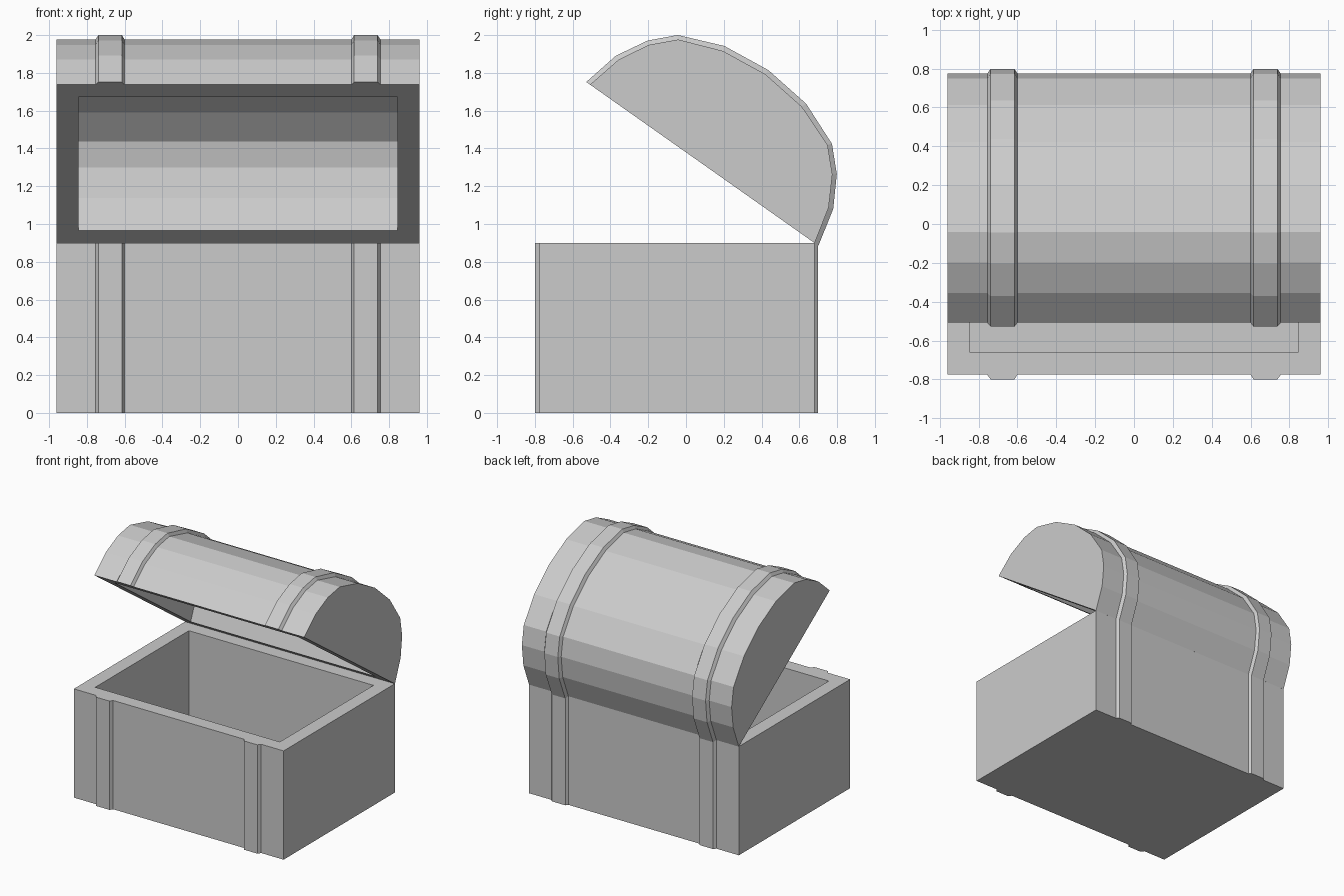
import bpy, bmesh, math

if "Cube" in bpy.data.objects:
    bpy.data.objects.remove(bpy.data.objects["Cube"])

# Columns across the width: (x, is on a raised strap)
HALF = [(0.60, False), (0.615, True), (0.738, True), (0.755, False), (0.96, False)]
COLUMNS = [(-x, r) for x, r in reversed(HALF)] + HALF
INNER_X = 0.845


def hollow_shell(name, outer, raised, inner):
    """Sweep an open (y, z) profile across the columns, hollow it, close the rim."""
    bm = bmesh.new()

    def row(x, profile):
        return [bm.verts.new((x, y, z)) for y, z in profile]

    def bridge(a, b):
        for i in range(len(a) - 1):
            bm.faces.new((a[i], a[i + 1], b[i + 1], b[i]))

    outs = [row(x, raised if r else outer) for x, r in COLUMNS]
    ins = [row(x, inner) for x in (-INNER_X, INNER_X)]
    for a, b in zip(outs, outs[1:]):
        bridge(a, b)
    bridge(*ins)
    # end walls, outside and inside
    for r in (outs[0], outs[-1], ins[0], ins[1]):
        bm.faces.new(r)
    # rim: front and back strips, then left and right strips
    for k in (0, -1):
        bm.faces.new([r[k] for r in outs] + [ins[1][k], ins[0][k]])
    for o, n in ((outs[0], ins[0]), (outs[-1], ins[1])):
        bm.faces.new((o[0], o[-1], n[-1], n[0]))
    bmesh.ops.recalc_face_normals(bm, faces=bm.faces)
    mesh = bpy.data.meshes.new(name)
    bm.to_mesh(mesh)
    bm.free()
    ob = bpy.data.objects.new(name, mesh)
    bpy.context.collection.objects.link(ob)
    return ob


def box_profile(y0, y1, z0, z1):
    return [(y0, z1), (y0, z0), (y1, z0), (y1, z1)]


# Box with straps on front and back
hollow_shell("chest_box",
             box_profile(-0.775, 0.68, 0, 0.9),
             box_profile(-0.80, 0.70, 0, 0.9),
             box_profile(-0.66, 0.565, 0.115, 0.9))

# Lid: half arches (distance from middle, height), mirrored and tilted open
TILT = math.radians(35.2)
C, S = math.cos(TILT), math.sin(TILT)
MID_Y, MID_Z = 0.0865, 1.3185


def arch(half):
    pts = half + [(-s, h) for s, h in reversed(half[:-1])]
    return [(MID_Y - s * C + h * S, MID_Z + s * S + h * C) for s, h in pts]


hollow_shell("chest_lid",
             arch([(0.7275, 0), (0.68, 0.196), (0.595, 0.351), (0.484, 0.464), (0.256, 0.551), (0, 0.58)]),
             arch([(0.752, 0), (0.704, 0.204), (0.613, 0.366), (0.50, 0.482), (0.265, 0.577), (0, 0.607)]),
             arch([(0.614, 0), (0.571, 0.18), (0.503, 0.332), (0.405, 0.432), (0.213, 0.484), (0, 0.505)]))
